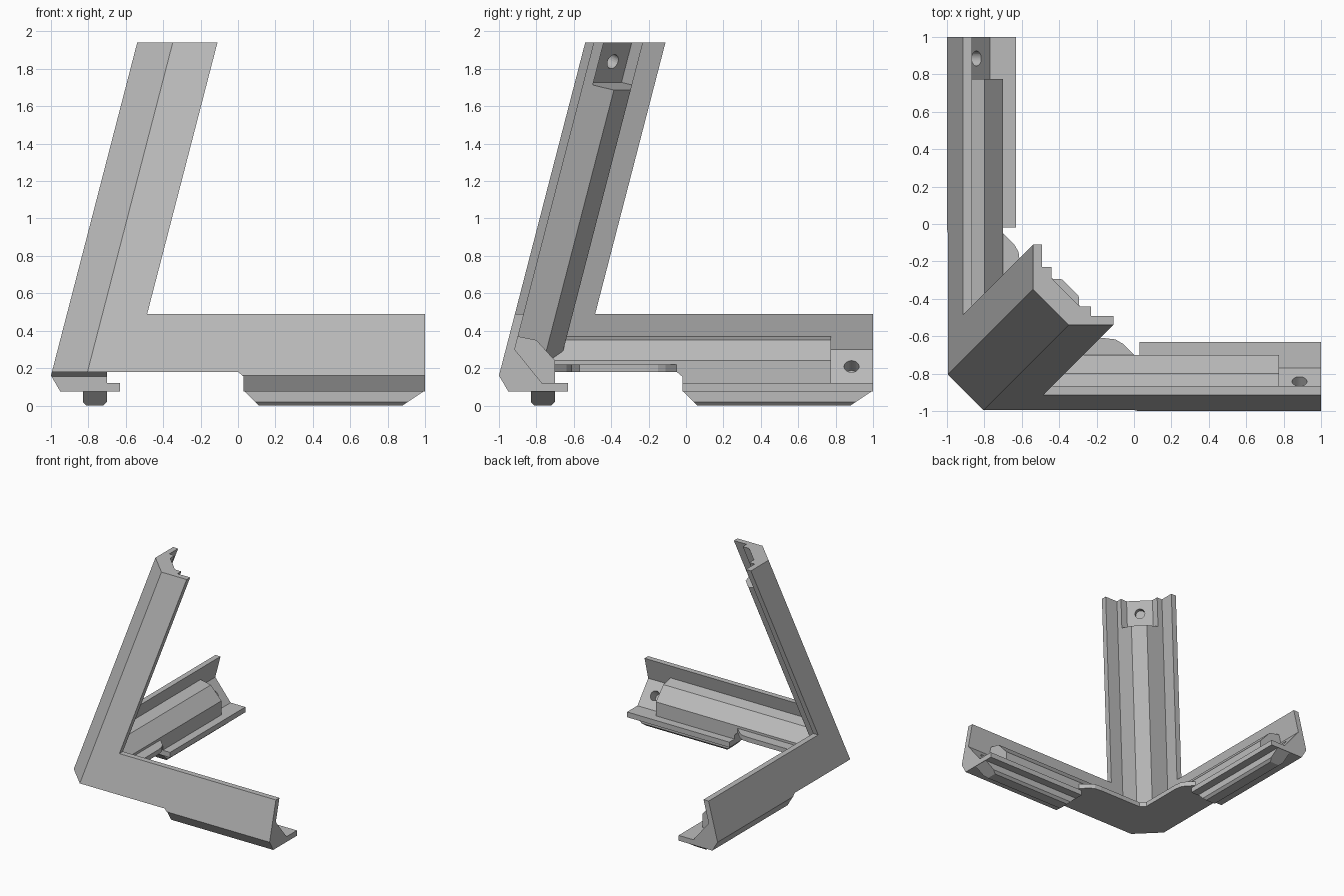
import bpy, bmesh, math
from mathutils import Vector

cube = bpy.data.objects.get("Cube")
if cube:
    bpy.data.objects.remove(cube, do_unlink=True)

grey = bpy.data.materials.new("plain_grey")
grey.use_nodes = True
grey.diffuse_color = (0.5, 0.5, 0.5, 1)
grey.node_tree.nodes["Principled BSDF"].inputs["Base Color"].default_value = (0.5, 0.5, 0.5, 1)

LEAN = 0.259      # sideways drift of the sloping faces per unit of height
WALL = 0.048      # thickness of the outer walls
TOP = 1.94        # height of the post
FLOOR = 0.18      # underside of the corner


def outer(z):
    return -1 + LEAN * (z - 0.16)


def inner(z):
    return outer(z) + WALL


def loft(name, rings, clips=()):
    """Solid through matching rings of points, trimmed by (point, normal) planes."""
    bm = bmesh.new()
    rows = [[bm.verts.new(p) for p in ring] for ring in rings]
    n = len(rows[0])
    bm.faces.new(rows[0])
    bm.faces.new(rows[-1])
    for a, b in zip(rows, rows[1:]):
        for i in range(n):
            j = (i + 1) % n
            bm.faces.new((a[i], a[j], b[j], b[i]))
    for co, no in clips:
        cut = bmesh.ops.bisect_plane(bm, geom=bm.verts[:] + bm.edges[:] + bm.faces[:],
                                     plane_co=co, plane_no=no, clear_outer=True)
        edges = [e for e in cut["geom_cut"] if isinstance(e, bmesh.types.BMEdge)]
        bmesh.ops.holes_fill(bm, edges=edges)
    bmesh.ops.recalc_face_normals(bm, faces=bm.faces[:])
    mesh = bpy.data.meshes.new(name)
    bm.to_mesh(mesh)
    bm.free()
    mesh.materials.append(grey)
    obj = bpy.data.objects.new(name, mesh)
    bpy.context.collection.objects.link(obj)
    return obj


def carve(obj, cutters):
    for cutter in cutters:
        cutter.hide_render = True
        mod = obj.modifiers.new("cut", 'BOOLEAN')
        mod.operation, mod.solver, mod.object = 'DIFFERENCE', 'EXACT', cutter
        bpy.context.view_layer.objects.active = obj
        bpy.ops.object.modifier_apply(modifier=mod.name)
        bpy.data.objects.remove(cutter, do_unlink=True)


def drill(centre, normal):
    """Cutter for a blind round hole."""
    c, n = Vector(centre), Vector(normal).normalized()
    u = n.orthogonal().normalized()
    v = n.cross(u)
    circle = [(u * math.cos(t) + v * math.sin(t)) * 0.04
              for t in (math.tau * i / 24 for i in range(24))]
    return loft("hole_cutter", [[c + n * d + p for p in circle] for d in (-0.09, 0.09)])


# Sloping chamfer down the outside corner
corner_clip = ((-1, -0.81, 0.16), (-1, -1, 2 * LEAN))

# Cross-section shared by both floor arms: distance across, height
ARM = [(outer(0.49), 0.49), (inner(0.49), 0.49), (inner(0.37), 0.37), (-0.8, 0.35),
       (-0.7, 0.24), (-0.7, 0.12), (-0.63, 0.12), (-0.63, 0.075), (-0.95, 0.075), (-1, 0.16)]
NOTCH = [(inner(0.3), 0.3), (inner(0.37), 0.37), (-0.82, 0.45), (-0.6, 0.45),
         (-0.6, 0.12), (-0.77, 0.12)]


def floor_arm(label, start, place):
    arm = loft(label + "_arm", [[place(a, a, z) for a, z in ARM],
                                [place(1, a, z) for a, z in ARM]], [corner_clip])
    # Raised underside next to the corner
    step = [(-1.2, FLOOR), (start - 0.03, FLOOR), (start, 0.155), (start, -0.1), (-1.2, -0.1)]
    recess = loft("recess_cutter", [[place(l, a, z) for l, z in step] for a in (-1.2, -0.5)])
    # Notch and screw hole at the free end
    notch = loft("notch_cutter", [[place(l, a, z) for a, z in NOTCH] for l in (0.775, 1.1)])
    hole = drill(place(0.885, -0.84, 0.21), place(0, 0.18, 0.14))
    carve(arm, [recess, notch, hole])

    # Tapered foot
    rings = []
    for z, inset in ((0.08, 0), (0.02, 0), (0.0, 0.02)):
        k = (0.08 - z) / 0.08
        l0, l1 = start + 0.08 * k, 1 - 0.12 * k
        a0, a1 = -0.83 + inset, -0.7 - inset
        rings.append([place(*p, z) for p in ((l0, a0), (l1, a0), (l1, a1), (l0, a1))])
    loft(label + "_foot", rings)

    # Thin web along the inside, rounded off at its end
    end = start - 0.03
    web = [(-0.8, -0.8), (end, -0.8), (end, -0.7), (end - 0.06, -0.64), (end - 0.1, -0.617),
           (end - 0.16, -0.61), (-0.57, -0.61), (-0.59, -0.59)]
    loft(label + "_web", [[place(l, a, z) for l, a in web] for z in (FLOOR, 0.22)])


floor_arm("front", 0.03, lambda l, a, z: (l, a, z))
floor_arm("side", -0.02, lambda l, a, z: (a, l, z))


# Leaning post, its section given at the top and mirrored across the diagonal
def mirrored(half):
    return half + [(y, x) for x, y in reversed(half)]


def leaning(name, section, z0, z1, clips):
    return loft(name, [[(x + LEAN * (z - TOP), y + LEAN * (z - TOP), z) for x, y in section]
                       for z in (z0, z1)], clips)


face = outer(TOP)
post = leaning("post", mirrored([(face, -0.355), (face, -0.11), (face + WALL, -0.11),
                                 (face + WALL, -0.23), (-0.32, -0.23)]),
               FLOOR, TOP, [corner_clip])
post_notch = leaning("post_notch_cutter", mirrored([(-0.44, -0.29), (-0.44, -0.15), (-0.16, -0.15)]),
                     1.4, 2.1, [((0, 0, 1.51), (-LEAN, -LEAN, -1))])
carve(post, [post_notch, drill((-0.39, -0.39, 1.838), (1, 1, -2 * LEAN))])
